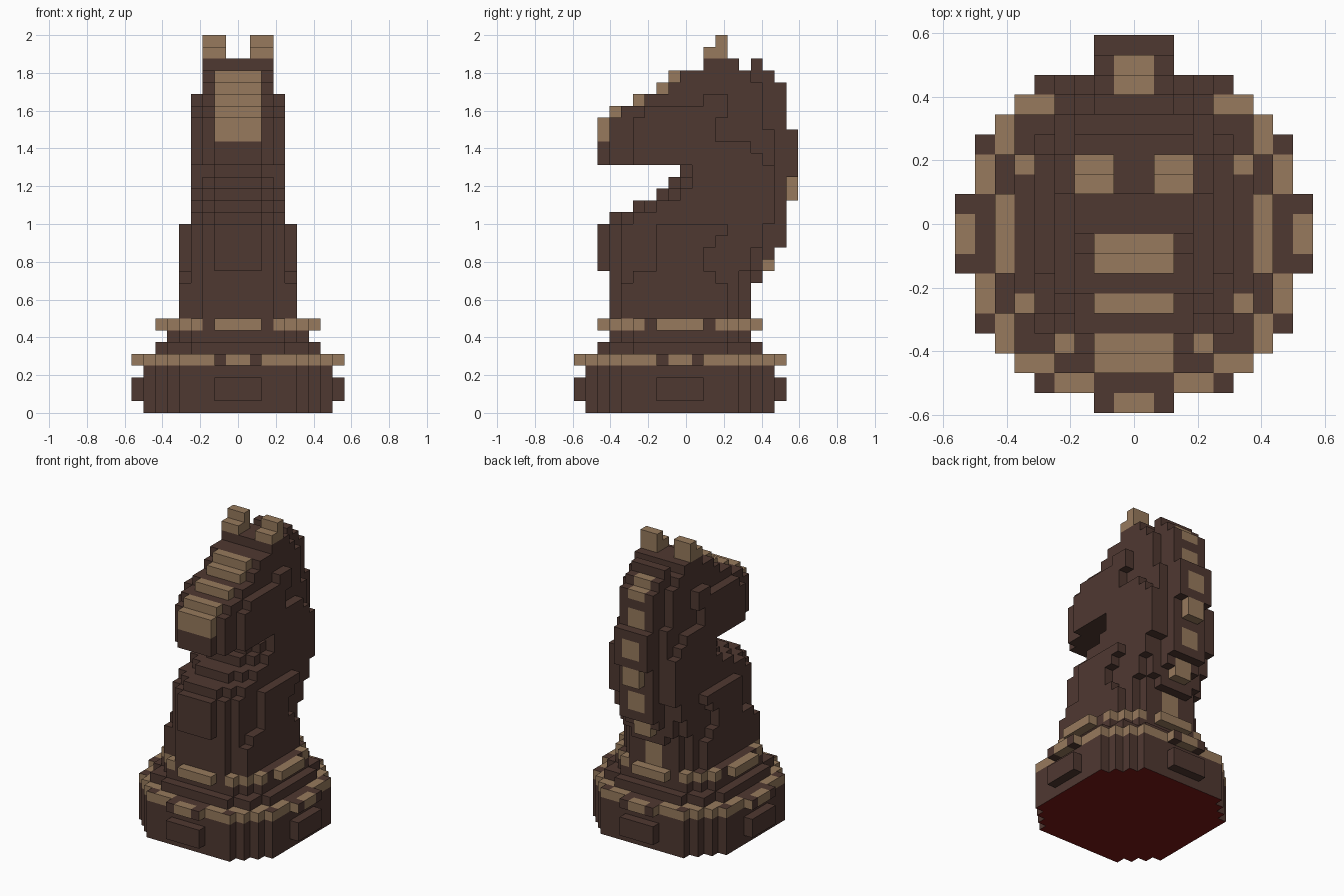
import bpy, bmesh, math
from mathutils import Vector

if "Cube" in bpy.data.objects:
    bpy.data.objects.remove(bpy.data.objects["Cube"])

V = 1 / 16            # edge of one cube
Y0 = -0.59375         # y of the first cube row
DARK, TAN, RED, TAN_SIDES, TAN_FLANKS = range(5)   # the last two are mixed cubes


def lin(c):
    c /= 255
    return c / 12.92 if c <= 0.04045 else ((c + 0.055) / 1.055) ** 2.4


def material(name, rgb):
    m = bpy.data.materials.new(name)
    m.diffuse_color = (*[lin(c) for c in rgb], 1)
    m.use_nodes = True
    m.node_tree.nodes["Principled BSDF"].inputs["Base Color"].default_value = m.diffuse_color
    return m


MATS = [material("dark_wood", (79, 56, 49)),
        material("tan_trim", (151, 122, 93)),
        material("red_felt", (120, 25, 22))]

cells = {}            # (x, y, z) -> (part, colour)


def put(part, i, j, k, colour=DARK):
    """Cube in column i from the middle, mirrored in x."""
    cells[(i, j, k)] = (part, colour)
    cells[(-1 - i, j, k)] = (part, colour)


def row(part, i, j0, j1, k, colour=DARK):
    for j in range(j0, j1):
        put(part, i, j, k, colour)


def disc(part, k, radius, clip, rule=None):
    """Round layer centred on row 9, cut flat at clip, coloured by a symmetric rule."""
    r2 = (radius - 0.17) ** 2
    for i in range(clip):
        for j in range(clip):
            if (i + .5) ** 2 + (j + .5) ** 2 < r2:
                c = rule(max(i, j), min(i, j)) if rule else DARK
                put(part, i, 9 + j, k, c)
                put(part, i, 8 - j, k, c)


# Round foot with two decorated rings
def lower_trim(a, b):
    if (a, b) in {(8, 0), (7, 2), (7, 3), (6, 4), (6, 5)}:
        return TAN
    return {(7, 4): TAN_SIDES, (8, 1): TAN_FLANKS}.get((a, b), DARK)


def upper_trim(a, b):
    if (a, b) in {(6, 0), (6, 1), (5, 3)}:
        return TAN
    return TAN_SIDES if (a, b) == (4, 4) else DARK


for k, clip in enumerate([8, 9, 9, 8]):
    disc("foot", k, 9, clip)
disc("lower_ring", 4, 9, 9, lower_trim)
disc("waist", 5, 8, 7)
disc("waist", 6, 7, 6)
disc("upper_ring", 7, 7, 7, upper_trim)

# Side profile: first and last row for each layer from k = 8 up
FRONT = [3, 3, 3, 3, 2, 2, 2, 2, 3, 5, 7, 8, 9, 2, 2, 2, 2, 3, 5, 7, 8, 11]
BACK = [15, 15, 15, 16, 17, 17, 18, 18, 18, 18, 19, 19, 19,
        19, 19, 19, 18, 18, 18, 18, 17, 14]
NECK_SIDES = [(4, 5), (6, 7), (8, 9), (9, 10), (10, 10)]
CHEST_FLANK = [(7, 11), (7, 11), (7, 12), (7, 13)]

for n, (f, b) in enumerate(zip(FRONT, BACK)):
    k = n + 8
    if k < 12:                                   # lower chest
        flank = (4, 13) if k < 11 else (5, 12)
        for i, (j0, j1) in enumerate([(f, 15)] * 3 + [(4, 14), flank]):
            row("chest", i, j0, j1, k)
    elif k < 16:                                 # upper chest
        back3 = 15 if k < 14 else 16
        for i, (j0, j1) in enumerate([(f, 16), (f, 16), (3, 16), (4, back3),
                                      CHEST_FLANK[k - 12]]):
            row("chest", i, j0, j1, k)
    elif k < 21:                                 # neck, stepped in towards the sides
        for i, j0 in enumerate((f, f) + NECK_SIDES[k - 16]):
            row("neck", i, j0, 17, k)
    elif k < 29:                                 # head, stepped in towards the sides
        inner = 17 if k < 24 else 16 if k < 28 else 15
        for i in range(3):
            row("head", i, f + (i == 2), inner, k)
        if k < 27:
            back3 = {21: 16, 22: 15, 23: 12, 24: 12}.get(k, 13)
            row("head", 3, {25: 6, 26: 11}.get(k, 5), back3, k)
    else:                                        # crown
        for i in range(3):
            row("head", i, f, b, k)

    # Tan blaze down the nose
    if 23 <= k < 29:
        for i in range(2):
            put("nose_blaze", i, f, k, TAN)

    # Mane along the back with tan patches in the middle
    if k < 29:
        patch = TAN if k < 11 or k % 3 != 2 else DARK
        narrow = k in (12, 18, 19)
        put("mane", 0, b - 1, k, patch)
        if not narrow:
            put("mane", 1, b - 1, k)
        for j in range(14, b - 1):
            for i in range(2):
                if (i, j, k) not in cells:
                    put("mane", i, j, k)
for i in range(2):
    put("mane", i, 15, 29)

# Ears
for i in (1, 2):
    put("ears", i, 11, 30, TAN)
    put("ears", i, 12, 30, TAN)
    put("ears", i, 12, 31, TAN)

# Turn the cubes of each part into a mesh of its outward faces
DIRS = [Vector(d) for d in ((1, 0, 0), (-1, 0, 0), (0, 1, 0), (0, -1, 0), (0, 0, 1), (0, 0, -1))]


def build(part):
    bm = bmesh.new()
    verts = {}
    for (i, j, k), (name, colour) in cells.items():
        if name != part:
            continue
        for d in DIRS:
            if (i + int(d.x), j + int(d.y), k + int(d.z)) in cells:
                continue
            u = Vector((d.y, d.z, d.x))
            w = d.cross(u)
            loop = []
            for a, b in ((-1, -1), (1, -1), (1, 1), (-1, 1)):
                p = Vector((i + .5, j + .5, k + .5)) + (d + a * u + b * w) / 2
                key = tuple(round(c) for c in p)
                if key not in verts:
                    verts[key] = bm.verts.new((key[0] * V, Y0 + key[1] * V, key[2] * V))
                loop.append(verts[key])
            face = bm.faces.new(loop)
            outward = abs(d.x) if abs(i + .5) > abs(j - 8.5) else abs(d.y)
            if k == 0 and d.z < 0:
                face.material_index = RED
            elif colour == TAN_SIDES:
                face.material_index = DARK if d.z else TAN
            elif colour == TAN_FLANKS:
                face.material_index = DARK if d.z or outward else TAN
            else:
                face.material_index = colour
    bmesh.ops.dissolve_limit(bm, angle_limit=math.radians(1), verts=bm.verts[:],
                             edges=bm.edges[:], delimit={'MATERIAL'})
    mesh = bpy.data.meshes.new(part)
    bm.to_mesh(mesh)
    bm.free()
    for m in MATS:
        mesh.materials.append(m)
    bpy.context.collection.objects.link(bpy.data.objects.new(part, mesh))


for part in sorted({name for name, _ in cells.values()}):
    build(part)
